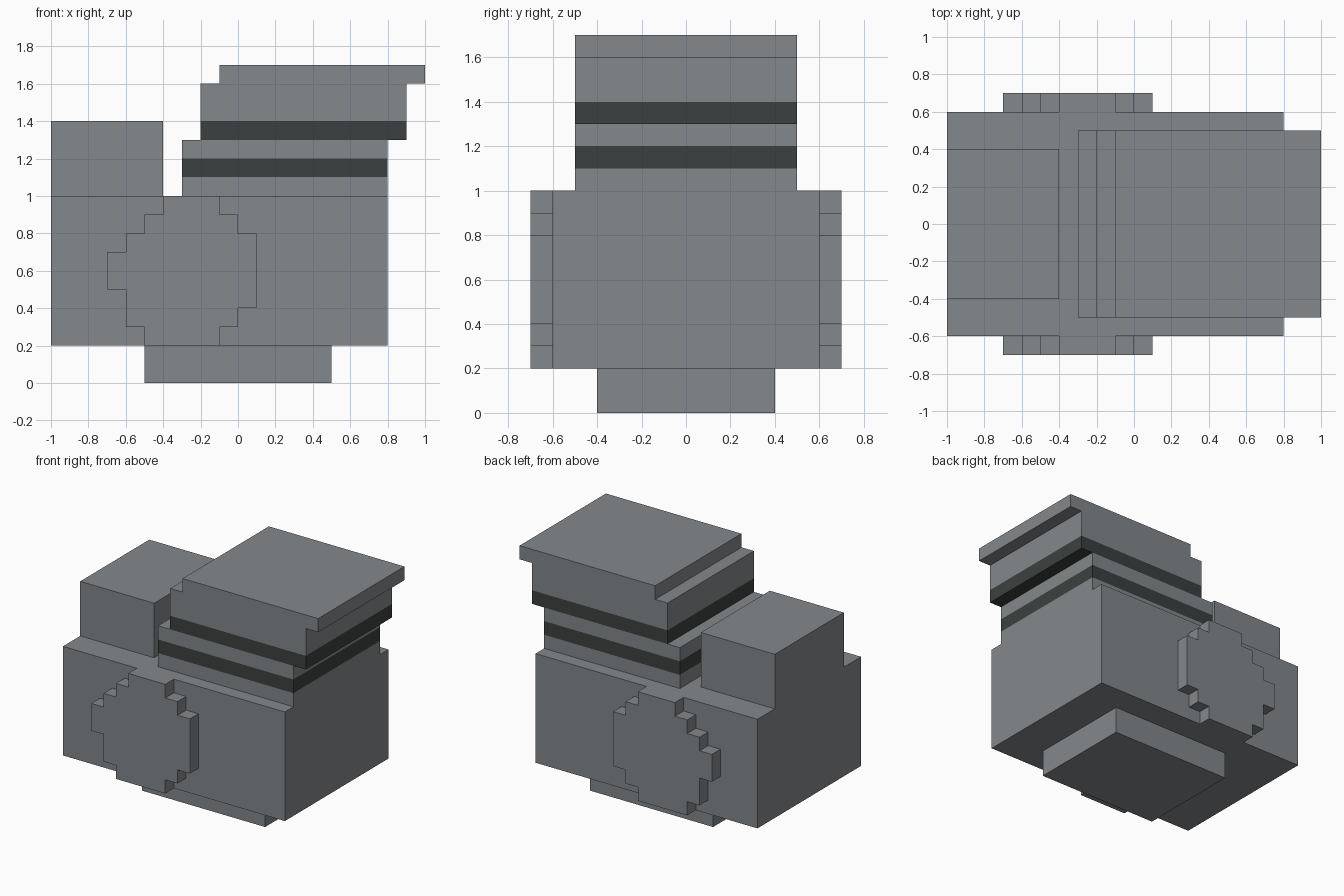
import bpy
import bmesh

default = bpy.data.objects.get("Cube")
if default:
    bpy.data.objects.remove(default, do_unlink=True)


def make_material(name, rgb):
    mat = bpy.data.materials.new(name)
    mat.use_nodes = True
    mat.diffuse_color = (*rgb, 1)
    mat.node_tree.nodes["Principled BSDF"].inputs["Base Color"].default_value = (*rgb, 1)
    return mat


GREY = make_material("mid_grey", (0.227, 0.246, 0.258))
DARK = make_material("dark_grey", (0.044, 0.051, 0.050))


def finish(name, bm, mat):
    bmesh.ops.recalc_face_normals(bm, faces=bm.faces[:])
    mesh = bpy.data.meshes.new(name)
    bm.to_mesh(mesh)
    bm.free()
    mesh.materials.append(mat)
    obj = bpy.data.objects.new(name, mesh)
    bpy.context.collection.objects.link(obj)
    return obj


def box(name, x0, x1, half_y, z0, z1, mat=GREY):
    bm = bmesh.new()
    bmesh.ops.create_cube(bm, size=1)
    for v in bm.verts:
        v.co.x = x1 if v.co.x > 0 else x0
        v.co.y = half_y if v.co.y > 0 else -half_y
        v.co.z = z1 if v.co.z > 0 else z0
    return finish(name, bm, mat)


# Body, foot and raised end block
box("foot", -0.5, 0.5, 0.4, 0.0, 0.2)
box("body", -1.0, 0.8, 0.6, 0.2, 1.0)
box("end_block", -1.0, -0.4, 0.4, 1.0, 1.4)

# Stepped tower with dark bands
tower = [
    ("tower_base", -0.3, 0.8, 1.0, 1.1, GREY),
    ("lower_band", -0.3, 0.8, 1.1, 1.2, DARK),
    ("tower_middle", -0.3, 0.8, 1.2, 1.3, GREY),
    ("upper_band", -0.2, 0.9, 1.3, 1.4, DARK),
    ("tower_upper", -0.2, 0.9, 1.4, 1.6, GREY),
    ("tower_cap", -0.1, 1.0, 1.6, 1.7, GREY),
]
for name, x0, x1, z0, z1, mat in tower:
    box(name, x0, x1, 0.5, z0, z1, mat)

# Stepped round side plates: (bottom, top, edge x), both edges going upward
left_steps = [(0.2, 0.3, -0.5), (0.3, 0.5, -0.6), (0.5, 0.7, -0.7),
              (0.7, 0.8, -0.6), (0.8, 0.9, -0.5), (0.9, 1.0, -0.4)]
right_steps = [(0.2, 0.3, -0.1), (0.3, 0.4, 0.0), (0.4, 0.8, 0.1),
               (0.8, 0.9, 0.0), (0.9, 1.0, -0.1)]


def edge_points(steps):
    return [(x, z) for z0, z1, x in steps for z in (z0, z1)]


outline = edge_points(right_steps) + edge_points(left_steps)[::-1]
for name, side in (("front_plate", -1), ("back_plate", 1)):
    bm = bmesh.new()
    face = bm.faces.new([bm.verts.new((x, side * 0.6, z)) for x, z in outline])
    result = bmesh.ops.extrude_face_region(bm, geom=[face], use_keep_orig=True)
    moved = [g for g in result["geom"] if isinstance(g, bmesh.types.BMVert)]
    bmesh.ops.translate(bm, verts=moved, vec=(0, side * 0.1, 0))
    finish(name, bm, GREY)
